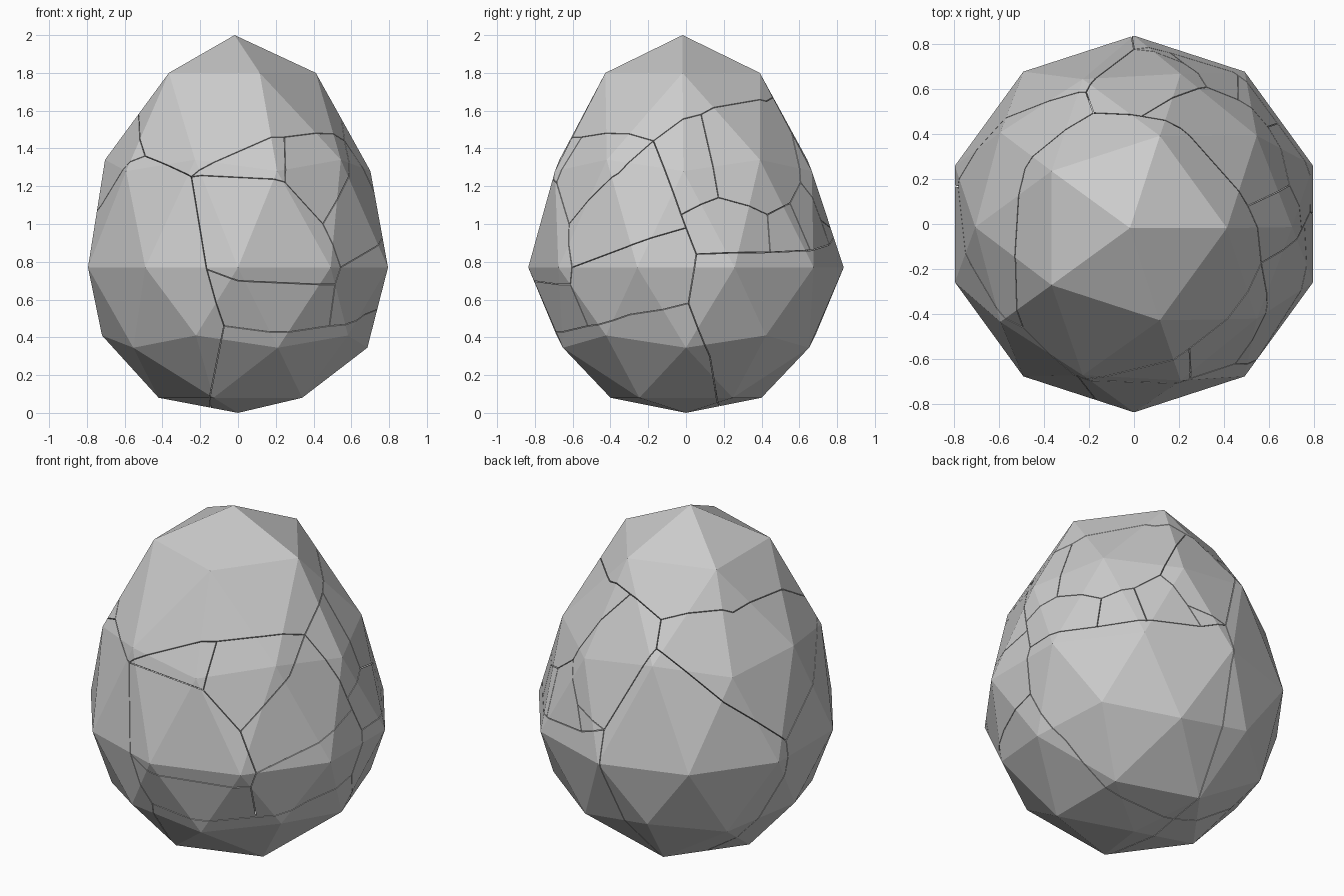
import bpy, bmesh, math
from mathutils import Vector
from mathutils.bvhtree import BVHTree

if "Cube" in bpy.data.objects:
    bpy.data.objects.remove(bpy.data.objects["Cube"])

# Egg shell: low-poly icosphere reshaped ring by ring
# source z -> (new z, ring radius, lean to -x/-y)
RINGS = [(1.0, 2.0, 0, .018), (.851, 1.80, .43, .018), (.526, 1.34, .69, .014),
         (.447, 1.28, .715, .014), (0, .77, .835, 0), (-.447, .41, .72, 0),
         (-.526, .345, .685, 0), (-.851, .08, .42, 0), (-1.0, 0, 0, 0)]
bm = bmesh.new()
bmesh.ops.create_icosphere(bm, subdivisions=2, radius=1)
for v in bm.verts:
    _, z, r, lean = min(RINGS, key=lambda k: abs(k[0] - v.co.z))
    ang = math.atan2(v.co.y, v.co.x)
    v.co = (r * math.cos(ang) - lean, r * math.sin(ang) - lean, z)
tree = BVHTree.FromBMesh(bm)
mesh = bpy.data.meshes.new("egg_shell")
bm.to_mesh(mesh)
bm.free()
egg = bpy.data.objects.new("egg_shell", mesh)
bpy.context.collection.objects.link(egg)

# Crack junctions: azimuth in degrees, height
N = {
    'a': (-110, 1.25), 'b': (-137, 1.36), 'c': (-66, 1.46), 'd': (-17, 1.44),
    'e': (-70, 1.22), 'f': (-54, 1.0), 'g': (-48, .77), 'h': (0, .98),
    'i': (4, .84), 'j': (1, .58), 'k': (-96, .46), 'l': (-102, .76),
    'm': (-50, .68), 'n': (-47, .46), 'o': (-112, .08), 'p': (9, 1.58),
    'q': (127, .05), 'r': (86, 1.64), 's': (110, 1.55), 't': (110, 1.42),
    'u': (14, 1.14), 'v': (36, 1.05), 'w': (50, 1.11), 'x': (62, 1.22),
    'y': (73, 1.02), 'z': (90, .95),
    'A': (35, .85), 'B': (55, .86), 'C': (78, .89), 'D': (91, .70),
    'E': (96, .36), 'F': (168, .86), 'G': (168, .67), 'H': (157, .27),
    'I': (153, 1.58), 'J': (-162, 1.57), 'K': (-166, 1.1), 'L': (141, 1.15),
    'M': (-24, .52), 'O': (-23, .88), 'P': (-31, 1.27), 'Q': (-2, 1.05),
    'R': (-45, 1.48), 'S': (12, .3), 'T': (27, .075), 'U': (64, 1.65),
    'V': (-90, .70),
}
# Each string is one crack running through its junctions
CRACKS = ["stzDEq", "tLFGHq", "sIJbacRd", "bKF", "alkoq", "ae", "cefgmn",
          "dPf", "dQhijSTq", "dpUrs", "pu", "Quvwxr", "vA", "wB", "xyC", "yz",
          "iABCz", "gOh", "lVm", "knMj"]

CENTRE = Vector((0, 0, .8))


def on_shell(name):
    ang, z = N[name]
    d = Vector((math.cos(math.radians(ang)), math.sin(math.radians(ang)), 0))
    return tree.ray_cast(Vector((0, 0, z)) + d * 3, -d)[0]


def blade(bm, a, b, half=.002):
    """Thin radial wedge that cuts one straight crack."""
    a, b = a - CENTRE, b - CENTRE
    n = a.cross(b).normalized() * half
    quad = [a * .94, b * .94, b * 1.3, a * 1.3]
    lo = [bm.verts.new(CENTRE + p - n) for p in quad]
    hi = [bm.verts.new(CENTRE + p + n) for p in quad]
    faces = [bm.faces.new(lo), bm.faces.new(hi)]
    for k in range(4):
        m = (k + 1) % 4
        faces.append(bm.faces.new((lo[k], lo[m], hi[m], hi[k])))
    bmesh.ops.recalc_face_normals(bm, faces=faces)


# Crack cutter
bm = bmesh.new()
for path in CRACKS:
    for a, b in zip(path, path[1:]):
        blade(bm, on_shell(a), on_shell(b))
cm = bpy.data.meshes.new("crack_cutter")
bm.to_mesh(cm)
bm.free()
cutter = bpy.data.objects.new("crack_cutter", cm)
bpy.context.collection.objects.link(cutter)
cutter.hide_render = True
cutter.hide_viewport = True

# Carve the hairline cracks
mod = egg.modifiers.new("cracks", 'BOOLEAN')
mod.operation = 'DIFFERENCE'
mod.solver = 'EXACT'
mod.use_self = True
mod.object = cutter
